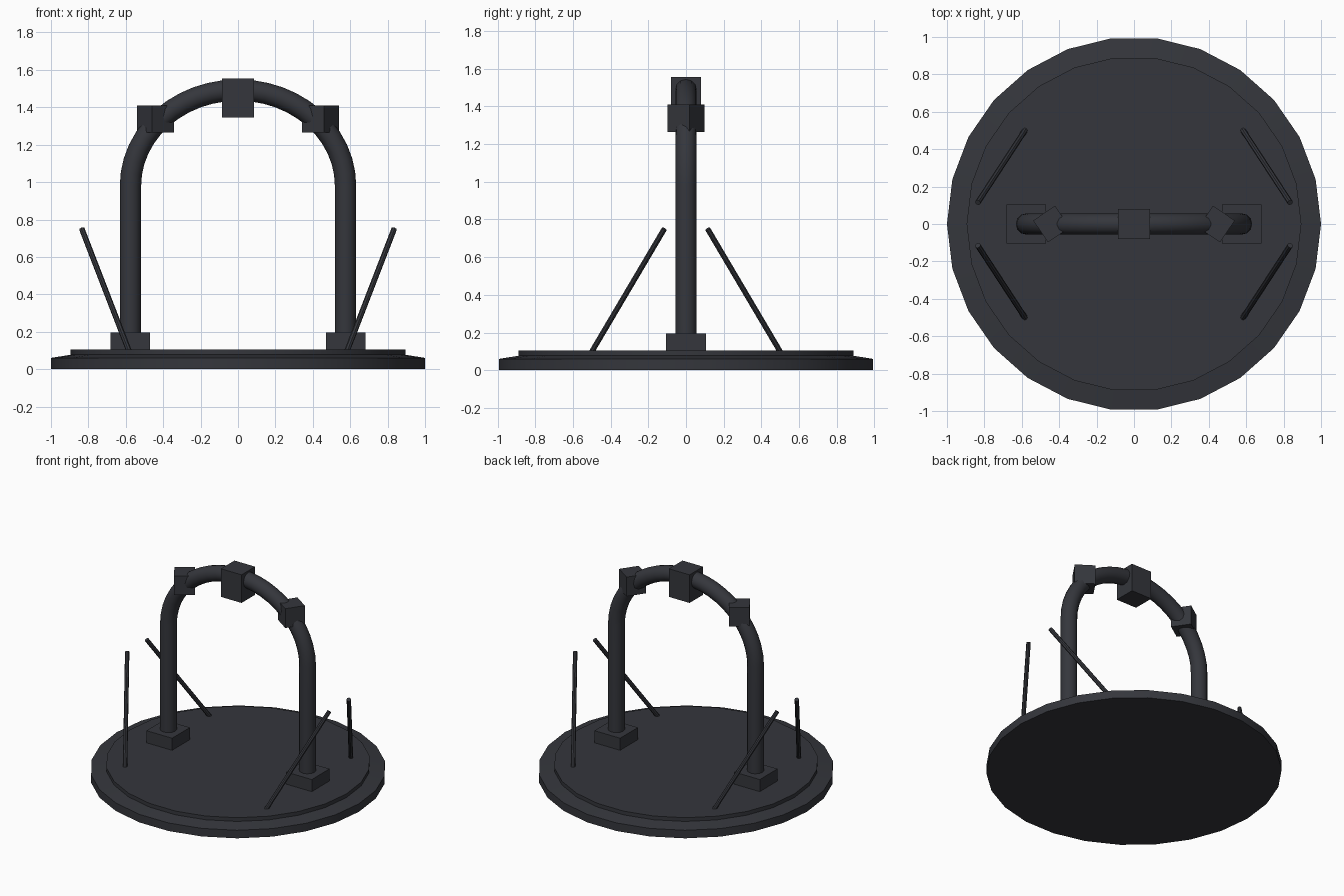
import bpy, bmesh
from math import sin, cos, pi, radians

if "Cube" in bpy.data.objects:
    bpy.data.objects.remove(bpy.data.objects["Cube"])

slate = bpy.data.materials.new("dark_slate")
slate.diffuse_color = (0.035, 0.037, 0.045, 1)
slate.use_nodes = True
slate.node_tree.nodes["Principled BSDF"].inputs["Base Color"].default_value = slate.diffuse_color


def finish(obj, angle=30):
    obj.data.materials.append(slate)
    bpy.ops.object.select_all(action='DESELECT')
    obj.select_set(True)
    bpy.context.view_layer.objects.active = obj
    if angle:
        bpy.ops.object.shade_smooth_by_angle(angle=radians(angle))
    return obj


def lathe(name, profile, sides):
    bm = bmesh.new()
    rings = [[bm.verts.new((r * cos(2 * pi * i / sides), r * sin(2 * pi * i / sides), z))
              for i in range(sides)] for r, z in profile]
    for a, b in zip(rings, rings[1:]):
        for i in range(sides):
            j = (i + 1) % sides
            bm.faces.new((a[i], a[j], b[j], b[i]))
    bm.faces.new(rings[0][::-1])
    bm.faces.new(rings[-1])
    me = bpy.data.meshes.new(name)
    bm.to_mesh(me)
    bm.free()
    obj = bpy.data.objects.new(name, me)
    bpy.context.collection.objects.link(obj)
    return finish(obj)


def box(name, centre, size, turn=0):
    bpy.ops.mesh.primitive_cube_add(size=1, location=centre, rotation=(0, 0, turn))
    obj = bpy.context.object
    obj.name = name
    obj.scale = size
    return finish(obj, 0)


def tube(name, points, radius, resolution):
    cu = bpy.data.curves.new(name, 'CURVE')
    cu.dimensions = '3D'
    cu.bevel_depth = radius
    cu.bevel_resolution = resolution
    cu.use_fill_caps = True
    sp = cu.splines.new('POLY')
    sp.points.add(len(points) - 1)
    for p, co in zip(sp.points, points):
        p.co = (*co, 1)
    obj = bpy.data.objects.new(name, cu)
    bpy.context.collection.objects.link(obj)
    bpy.ops.object.select_all(action='DESELECT')
    obj.select_set(True)
    bpy.context.view_layer.objects.active = obj
    bpy.ops.object.convert(target='MESH')
    return finish(bpy.context.object, 40)


# Round stepped base
lathe("base", [(1, 0), (1, 0.06), (0.895, 0.077), (0.895, 0.105)], 26)

# Arch: two legs joined by a half ellipse
arc = [(0.575 * cos(pi * i / 24), 0, 0.98 + 0.512 * sin(pi * i / 24)) for i in range(25)]
tube("arch", [(0.575, 0, 0.11)] + arc + [(-0.575, 0, 0.11)], 0.057, 4)

# Block at the top of the arch
box("top_block", (0, 0, 1.45), (0.17, 0.16, 0.21))

for s, side in ((-1, "left"), (1, "right")):
    # Feet and turned shoulder blocks
    box(f"{side}_foot", (s * 0.577, 0, 0.148), (0.212, 0.21, 0.095))
    box(f"{side}_shoulder_block", (s * 0.441, 0, 1.337), (0.141, 0.141, 0.144), -s * 0.6)
    # Leaning rods
    for t, end in ((-1, "front"), (1, "back")):
        tube(f"{end}_{side}_rod", [(s * 0.58, t * 0.505, 0.09), (s * 0.835, t * 0.115, 0.75)], 0.015, 2)
